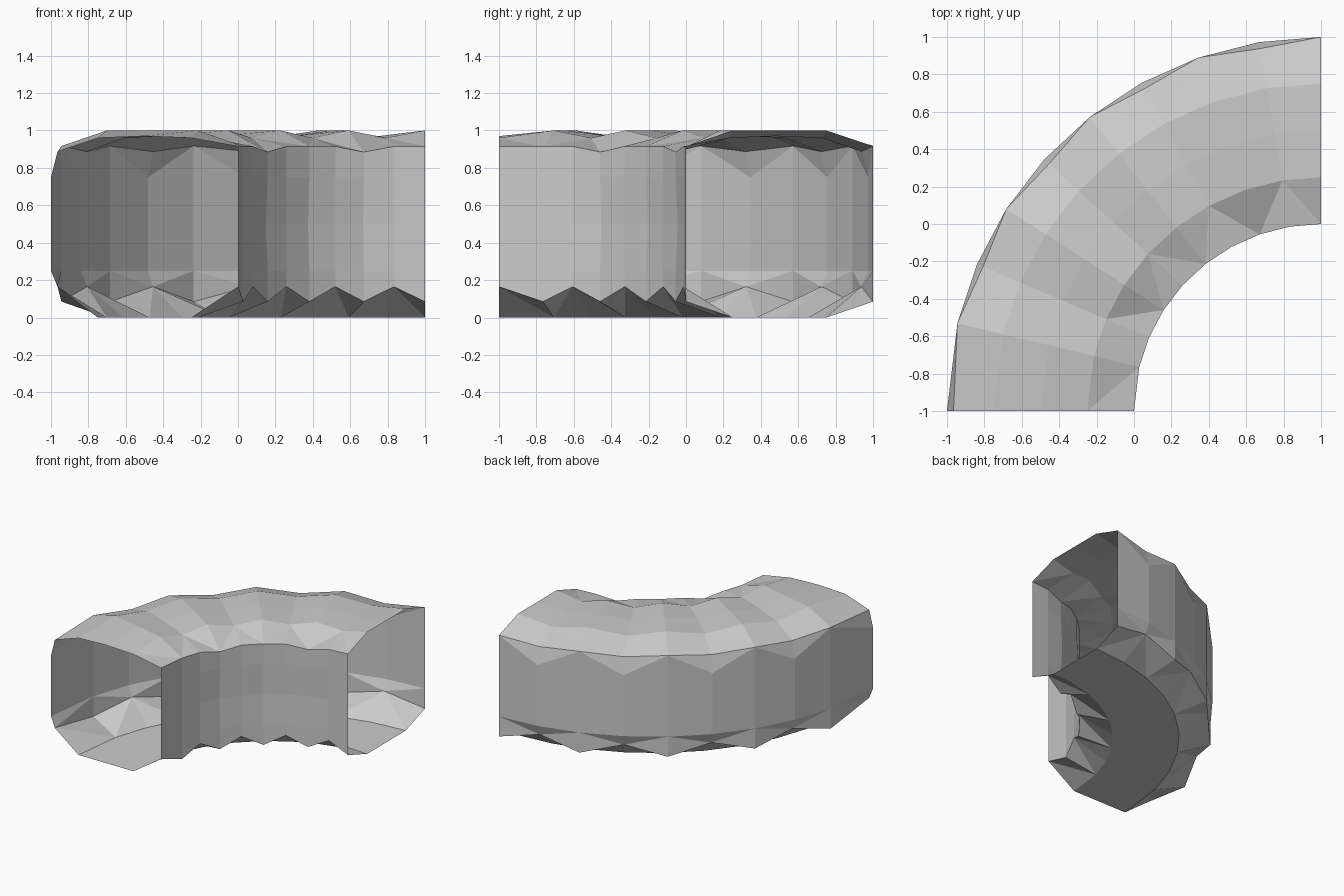
import bpy, bmesh
from math import sin, cos, radians

if "Cube" in bpy.data.objects:
    bpy.data.objects.remove(bpy.data.objects["Cube"])

# Angular stations of the bend, centred on (1, -1); the last step is longer
ANGLES = [9.55 * i for i in range(9)] + [90]


def section(i):
    """Closed (radius, z) cross-section of the tunnel at station i."""
    odd = i % 2 == 1                      # odd stations are roughly hewn
    foot = 0.165 if odd else 0.085        # wall foot
    roof = 0.96 if odd else 1.0           # ceiling
    out_top = 0.887 if odd else 0.917     # outer shoulder
    in_top = 0.885 if i in (2, 6) else 0.915
    out_r = 1.965 if odd else 2.0
    in_mid = 1.012 if i in (2, 4, 6) else 1.0
    return [
        (1.0, foot), (1.0, 0.25), (in_mid, 0.5), (1.0, 0.75), (1.0, in_top),   # inner wall
        (1.25, roof), (1.5, roof + (0.01 if odd else 0)), (1.75, roof),        # ceiling
        (out_r, out_top), (2.0, 0.75), (2.0, 0.5), (2.0, 0.25), (out_r if odd else 2.0, foot),
        (1.75, 0.0), (1.5, 0.0), (1.25, 0.0),                                  # floor
    ]


# Open-ended tunnel skin, swept through a quarter turn
bm = bmesh.new()
rings = []
for i, deg in enumerate(ANGLES):
    a = radians(deg)
    rings.append([bm.verts.new((1 - r * sin(a), -1 + r * cos(a), z)) for r, z in section(i)])

for i, (ra, rb) in enumerate(zip(rings, rings[1:])):
    n = len(ra)
    for k in range(n):
        m = (k + 1) % n
        a, b, c, d = ra[k], ra[m], rb[m], rb[k]
        if k in (0, 4, 7, 8, 11, 12, 15):
            # facets along the shoulders and feet fan around the odd stations
            tris = ((a, b, c), (a, c, d)) if (i % 2) == (k in (7, 12)) else ((a, b, d), (b, c, d))
            for t in tris:
                bm.faces.new(t)
        else:
            bm.faces.new((a, b, c, d))
bmesh.ops.recalc_face_normals(bm, faces=bm.faces)

mesh = bpy.data.meshes.new("tunnel_bend")
bm.to_mesh(mesh)
bm.free()
bpy.context.collection.objects.link(bpy.data.objects.new("tunnel_bend", mesh))
